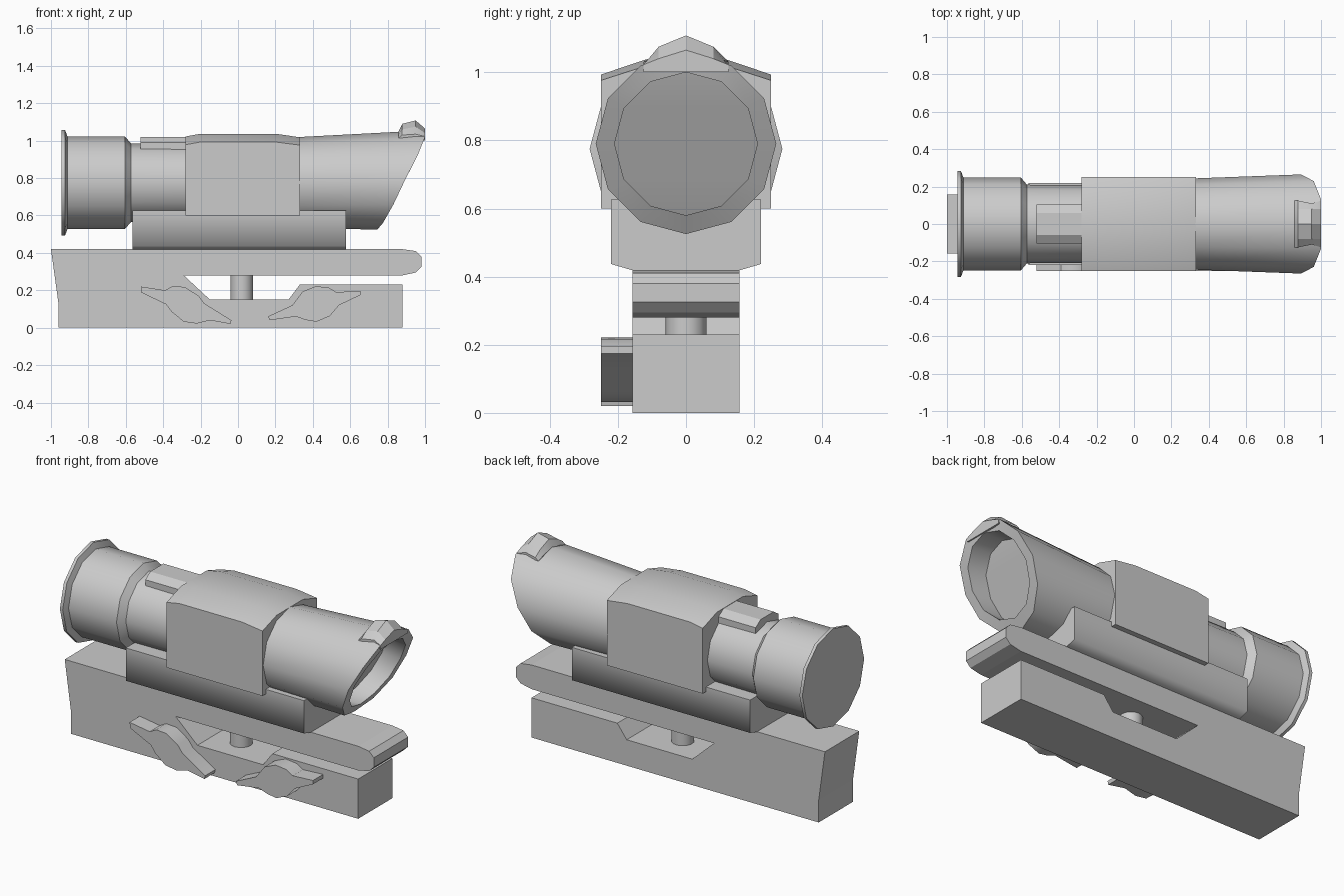
import bpy, bmesh, math
from math import sin, cos, pi

if "Cube" in bpy.data.objects:
    bpy.data.objects.remove(bpy.data.objects["Cube"], do_unlink=True)

grey = bpy.data.materials.new("light_grey")
grey.use_nodes = True
COLOUR = (0.6, 0.6, 0.6, 1)
grey.diffuse_color = COLOUR
grey.node_tree.nodes["Principled BSDF"].inputs["Base Color"].default_value = COLOUR

SIDES = 12
ANGLES = [2 * pi * i / SIDES for i in range(SIDES)]


def finish(name, bm, angle=40):
    bmesh.ops.recalc_face_normals(bm, faces=bm.faces)
    mesh = bpy.data.meshes.new(name)
    bm.to_mesh(mesh)
    bm.free()
    mesh.materials.append(grey)
    ob = bpy.data.objects.new(name, mesh)
    bpy.context.collection.objects.link(ob)
    bpy.ops.object.select_all(action="DESELECT")
    ob.select_set(True)
    bpy.context.view_layer.objects.active = ob
    if angle:
        bpy.ops.object.shade_smooth_by_angle(angle=math.radians(angle))
    return ob


def bridge(bm, a, b):
    for i in range(len(a)):
        j = (i + 1) % len(a)
        bm.faces.new((a[i], a[j], b[j], b[i]))


def loft(name, sections, angle=40):
    """Join matching closed sections and cap both ends."""
    bm = bmesh.new()
    rings = [[bm.verts.new(p) for p in s] for s in sections]
    for a, b in zip(rings, rings[1:]):
        bridge(bm, a, b)
    bm.faces.new(rings[0])
    bm.faces.new(rings[-1])
    return finish(name, bm, angle)


def plate(name, outline, y0, y1, angle=0):
    """Side outline (x, z) extruded across y."""
    return loft(name, [[(x, y, z) for x, z in outline] for y in (y0, y1)], angle)


def bar(name, half, stations, angle=0):
    """Mirrored cross-section (y, z) swept along x; half runs upward on +y."""
    section = half + [(-y, z) for y, z in reversed(half)]
    return loft(name, [[(x, y, z) for y, z in section] for x in stations], angle)


def ring(x, r, zc):
    return [(x, r * sin(a), zc + r * cos(a)) for a in ANGLES]


# Mount with the clamping slot
plate("mount", [(-1, .42), (-.96, .13), (-.96, 0), (.88, 0), (.88, .23),
                (.33, .23), (.27, .15), (-.15, .15), (-.29, .28), (.88, .28),
                (.95, .295), (.98, .325), (.98, .38), (.95, .41), (.88, .42)],
      -.157, .157)

# Clamp screw
bm = bmesh.new()
bmesh.ops.create_cone(bm, cap_ends=True, segments=16, radius1=.06, radius2=.06, depth=.15)
bmesh.ops.translate(bm, verts=bm.verts, vec=(.02, 0, .215))
finish("clamp_screw", bm)

# Clamp levers
plate("right_lever", [(-.52, .22), (-.39, .20), (-.35, .222), (-.285, .218),
                      (-.21, .17), (-.18, .13), (-.035, .04), (-.04, .02),
                      (-.15, .04), (-.22, .022), (-.29, .032), (-.355, .085),
                      (-.385, .125), (-.515, .187)], -.25, -.15, 35)
plate("left_lever", [(.16, .06), (.29, .12), (.345, .193), (.415, .222),
                     (.485, .215), (.525, .19), (.655, .197), (.655, .175),
                     (.54, .12), (.49, .062), (.42, .032), (.36, .042),
                     (.31, .06), (.17, .04)], -.25, -.15, 35)

# Saddle under the tube
bar("saddle", [(.155, .418), (.22, .437), (.22, .627)], (-.565, .577), 80)

# Central housing, crowned along its length
HOUSING = [(-.282, .978, 1.022), (-.2, .993, 1.037), (.2, .993, 1.037), (.332, .976, 1.018)]
loft("housing", [[(x, -.25, .6), (x, .25, .6), (x, .25, edge), (x, .12, top),
                  (x, -.12, top), (x, -.25, edge)] for x, edge, top in HOUSING], 20)

# Top rail
bar("top_rail", [(.105, .94), (.105, .99), (.06, 1.02)], (-.52, -.27))

# Rear tube with flange
REAR = [(-.943, .283), (-.925, .283), (-.912, .248), (-.605, .248), (-.572, .21), (-.25, .207)]
loft("eyepiece", [ring(x, r, .775) for x, r in REAR])

# Front tube with slanted mouth and recessed lens
RIM = [(.525, .745), (.56, .775), (.657, .83), (.79, .893), (.92, .96), (1.02, 1), (1.06, 1)]


def rim_x(z):
    for (z0, x0), (z1, x1) in zip(RIM, RIM[1:]):
        if z <= z1:
            return x0 + (x1 - x0) * (z - z0) / (z1 - z0)
    return RIM[-1][1]


def mouth(r, inset=0):
    return [(rim_x(z) - inset, y, z) for _, y, z in ring(0, r, .79)]


bm = bmesh.new()
rings = [[bm.verts.new(p) for p in s] for s in
         (ring(.3, .243, .775), mouth(.265), mouth(.21), mouth(.21, .12))]
for a, b in zip(rings, rings[1:]):
    bridge(bm, a, b)
bm.faces.new(rings[0])
lens = rings[-1]
for i in range(SIDES // 2):
    strip = [lens[i], lens[i + 1], lens[-i - 1], lens[-i]]
    bm.faces.new(list(dict.fromkeys(strip)))
finish("objective_tube", bm, 33)

# Sight bump on top of the mouth: x, half width, edge, shoulder and peak heights
BUMP = [(.858, .125, 1.015, 1.03, 1.05), (.878, .125, 1.03, 1.06, 1.09),
        (.95, .11, 1.035, 1.075, 1.108), (1, .125, 1.022, 1.04, 1.065)]
loft("sight_bump", [[(x, -w, 1), (x, w, 1), (x, w, e), (x, .08, s), (x, 0, p),
                     (x, -.08, s), (x, -w, e)] for x, w, e, s, p in BUMP], 20)
